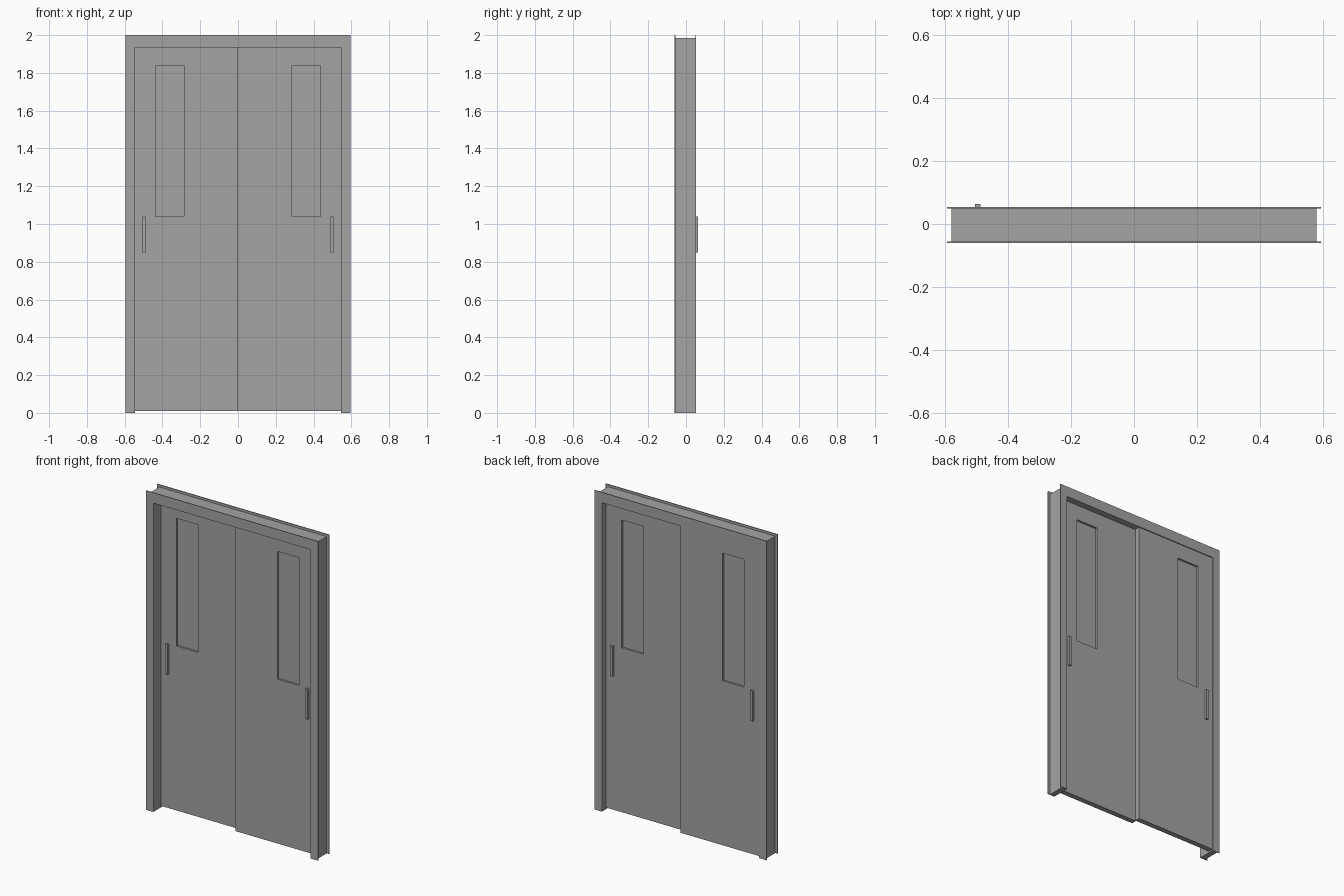
import bpy
import bmesh

cube = bpy.data.objects.get("Cube")
if cube:
    bpy.data.objects.remove(cube, do_unlink=True)

# Single painted-metal material
grey = bpy.data.materials.new("painted grey metal")
grey.use_nodes = True
colour = (0.37, 0.37, 0.37, 1)
grey.diffuse_color = colour
grey.node_tree.nodes["Principled BSDF"].inputs["Base Color"].default_value = colour


def finish(name, bm):
    bmesh.ops.recalc_face_normals(bm, faces=bm.faces)
    mesh = bpy.data.meshes.new(name)
    bm.to_mesh(mesh)
    bm.free()
    mesh.materials.append(grey)
    obj = bpy.data.objects.new(name, mesh)
    bpy.context.collection.objects.link(obj)
    return obj


def extrude_back(bm, depth):
    """Thicken the flat xz faces towards the back."""
    result = bmesh.ops.extrude_face_region(bm, geom=bm.faces[:], use_keep_orig=True)
    verts = [v for v in result["geom"] if isinstance(v, bmesh.types.BMVert)]
    bmesh.ops.translate(bm, verts=verts, vec=(0, depth, 0))


def box(name, x0, x1, y0, y1, z0, z1):
    bm = bmesh.new()
    bm.faces.new([bm.verts.new((x, y0, z))
                  for x, z in ((x0, z0), (x1, z0), (x1, z1), (x0, z1))])
    extrude_back(bm, y1 - y0)
    return finish(name, bm)


OPEN_X, OPEN_TOP = 0.545, 1.935


def portal(name, out_x, top, y0, y1):
    """Two jambs and a header, as one arch-shaped profile."""
    half = [(out_x, top), (out_x, 0), (OPEN_X, 0), (OPEN_X, OPEN_TOP)]
    outline = half + [(-x, z) for x, z in reversed(half)]
    bm = bmesh.new()
    bm.faces.new([bm.verts.new((x, y0, z)) for x, z in outline])
    extrude_back(bm, y1 - y0)
    return finish(name, bm)


# Frame: a recessed core between two thin trim flanges
portal("frame_core", 0.58, 1.985, -0.055, 0.049)
portal("front_trim", 0.595, 2.0, -0.06, -0.055)
portal("back_trim", 0.595, 2.0, 0.049, 0.054)


def door(side, sign, y0, y1):
    """Sliding panel with a window opening, a pane and a handle on each face."""
    xs = [sign * x for x in (-0.003, 0.287, 0.437, OPEN_X)]
    zs = [0.01, 1.04, 1.84, OPEN_TOP]
    bm = bmesh.new()
    grid = [[bm.verts.new((x, y0, z)) for z in zs] for x in xs]
    for i in range(3):
        for j in range(3):
            if (i, j) != (1, 1):
                bm.faces.new((grid[i][j], grid[i + 1][j],
                              grid[i + 1][j + 1], grid[i][j + 1]))
    extrude_back(bm, y1 - y0)
    finish(side + "_door", bm)

    middle = (y0 + y1) / 2
    box(side + "_window_pane", xs[1], xs[2], middle - 0.004, middle + 0.004, zs[1], zs[2])
    for face, a, b in (("front", y0 - 0.015, y0), ("back", y1, y1 + 0.015)):
        box(f"{side}_{face}_handle", sign * 0.489, sign * 0.506, a, b, 0.85, 1.04)


# The right-hand panel (-x) runs on the rear track, the left one on the front
door("right", -1, 0.015, 0.048)
door("left", 1, -0.02, 0.013)
